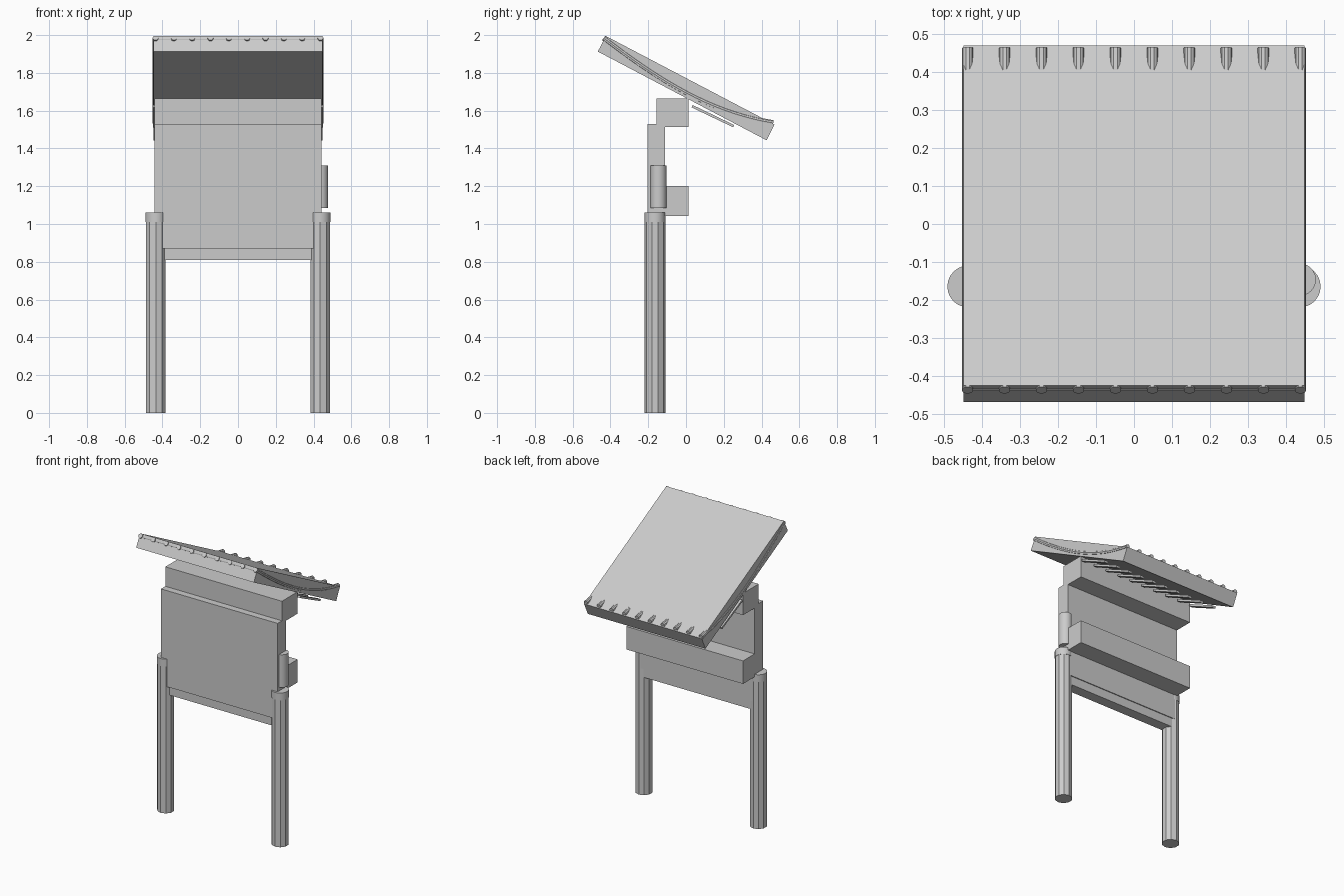
import bpy, bmesh, math
from mathutils import Vector, Matrix
from mathutils.geometry import interpolate_bezier

if "Cube" in bpy.data.objects:
    bpy.data.objects.remove(bpy.data.objects["Cube"])


def finish(name, bm, smooth=False):
    bmesh.ops.recalc_face_normals(bm, faces=bm.faces)
    me = bpy.data.meshes.new(name)
    bm.to_mesh(me)
    bm.free()
    ob = bpy.data.objects.new(name, me)
    bpy.context.collection.objects.link(ob)
    if smooth:
        bpy.ops.object.select_all(action='DESELECT')
        ob.select_set(True)
        bpy.context.view_layer.objects.active = ob
        bpy.ops.object.shade_smooth_by_angle(angle=math.radians(35))
    return ob


def prism(name, profile, x0, x1):
    """Extrude a closed (y, z) profile along x."""
    bm = bmesh.new()
    face = bm.faces.new([bm.verts.new((x0, y, z)) for y, z in profile])
    ext = bmesh.ops.extrude_face_region(bm, geom=[face])
    moved = [v for v in ext['geom'] if isinstance(v, bmesh.types.BMVert)]
    bmesh.ops.translate(bm, verts=moved, vec=(x1 - x0, 0, 0))
    return finish(name, bm)


def box(name, x0, x1, y0, y1, z0, z1):
    return prism(name, [(y0, z0), (y1, z0), (y1, z1), (y0, z1)], x0, x1)


def cylinder(name, x, y, z0, z1, r, sides, smooth=False):
    bm = bmesh.new()
    bmesh.ops.create_cone(bm, cap_ends=True, segments=sides, radius1=r, radius2=r, depth=z1 - z0,
                          matrix=Matrix.Translation((x, y, (z0 + z1) / 2)))
    return finish(name, bm, smooth)


# Posts with rounded caps
for side, s in (("left", -1), ("right", 1)):
    cylinder(f"{side}_post", s * 0.435, -0.164, 0, 1.01, 0.055, 10)
    cylinder(f"{side}_post_cap", s * 0.435, -0.164, 1.01, 1.06, 0.055, 24, True)

# Back panel made of three flush boards over a recessed lower board
for i, (z0, z1) in enumerate([(0.87, 1.06), (1.06, 1.295), (1.295, 1.53)]):
    box(f"panel_board_{i + 1}", -0.443, 0.443, -0.203, -0.112, z0, z1)
box("lower_board", -0.43, 0.43, -0.19, -0.118, 0.81, 0.87)

# Beams carrying the roof and bracing the back
box("top_beam", -0.443, 0.443, -0.156, 0.014, 1.514, 1.664)
box("rear_beam", -0.443, 0.443, -0.113, 0.014, 1.042, 1.2)

# Side canister
cylinder("side_canister", 0.435, -0.146, 1.085, 1.31, 0.0425, 24, True)

# Tilted roof slab
prism("roof_slab", [(-0.467, 1.913), (0.427, 1.443), (0.468, 1.527), (-0.424, 1.995)], -0.447, 0.447)

# Sagging ribs and thin sheet running through the slab
path = interpolate_bezier(Vector((0, -0.436, 1.985)), Vector((0, -0.1, 1.725)),
                          Vector((0, 0.16, 1.585)), Vector((0, 0.462, 1.535)), 18)
RIBS = [-0.437 + 0.0971 * i for i in range(10)]


def tube(name, pts, r, sides=10):
    bm = bmesh.new()
    rings = []
    for i, p in enumerate(pts):
        t = (pts[min(i + 1, len(pts) - 1)] - pts[max(i - 1, 0)]).normalized()
        n = Vector((1, 0, 0)).cross(t)
        rings.append([bm.verts.new(p + r * (math.cos(a) * Vector((1, 0, 0)) + math.sin(a) * n))
                      for a in (2 * math.pi * k / sides for k in range(sides))])
    for a, b in zip(rings, rings[1:]):
        for k in range(sides):
            j = (k + 1) % sides
            bm.faces.new((a[k], a[j], b[j], b[k]))
    bm.faces.new(rings[0])
    bm.faces.new(rings[-1])
    return finish(name, bm, True)


for i, x in enumerate(RIBS):
    tube(f"roof_rib_{i + 1}", [p + Vector((x, 0, 0)) for p in path], 0.015)
sheet = [(p.y, p.z - 0.005) for p in path] + [(p.y, p.z - 0.011) for p in reversed(path)]
prism("roof_sheet", sheet, -0.451, 0.451)

# Short slats under the roof
for i, x in enumerate(RIBS):
    prism(f"under_slat_{i + 1}", [(0.03, 1.617), (0.25, 1.512), (0.255, 1.524), (0.035, 1.63)],
          x - 0.014, x + 0.014)
